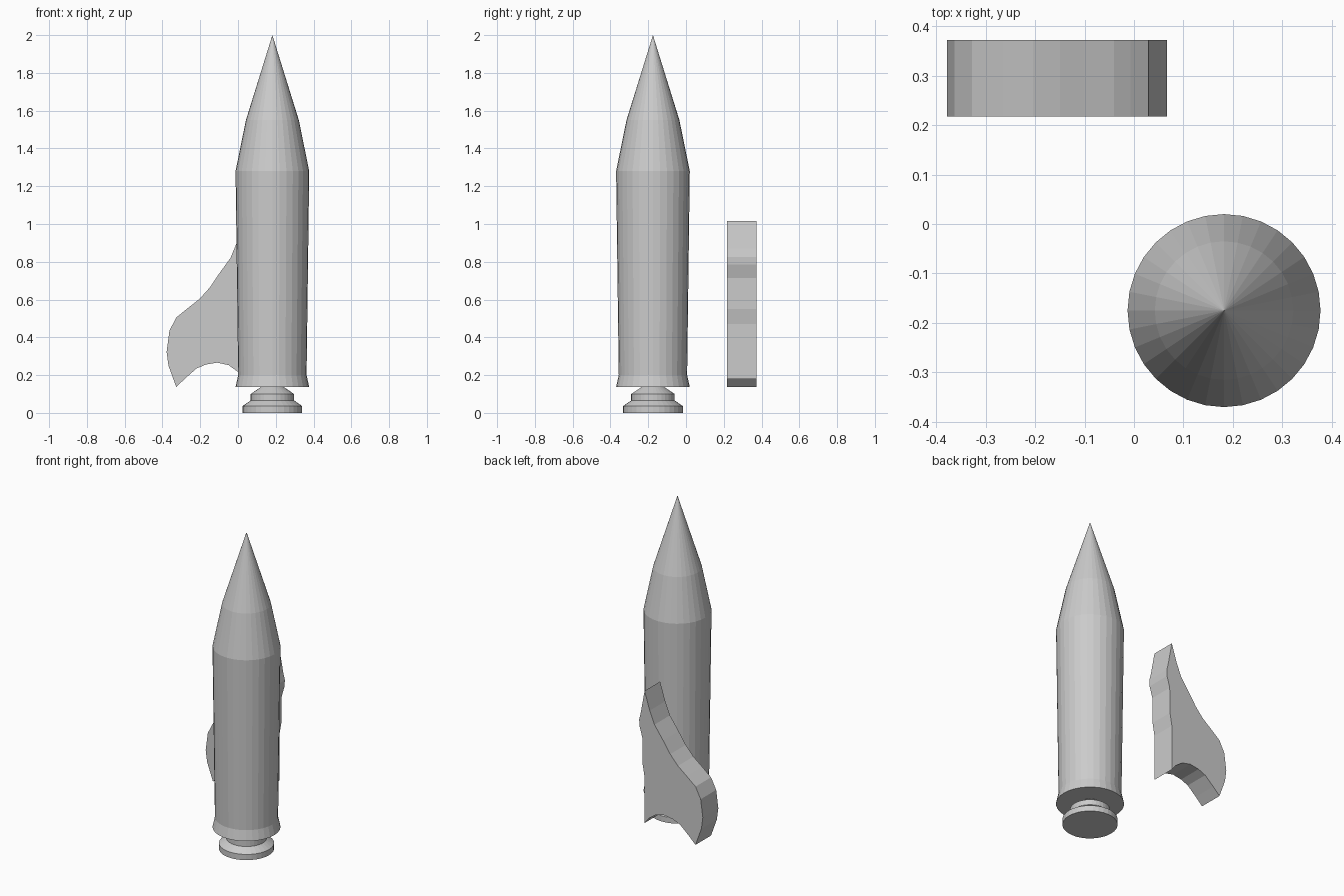
import bpy, bmesh, math

if "Cube" in bpy.data.objects:
    bpy.data.objects.remove(bpy.data.objects["Cube"])

CX, CY, SIDES = 0.182, -0.175, 32


def finish(name, bm):
    bmesh.ops.remove_doubles(bm, verts=bm.verts, dist=1e-5)
    bmesh.ops.recalc_face_normals(bm, faces=bm.faces)
    mesh = bpy.data.meshes.new(name)
    bm.to_mesh(mesh)
    bm.free()
    obj = bpy.data.objects.new(name, mesh)
    bpy.context.collection.objects.link(obj)
    return obj


def lathe(name, profile):
    """Spin an (r, z) profile around the rocket axis."""
    bm = bmesh.new()
    vs = [bm.verts.new((r, 0, z)) for r, z in profile]
    es = [bm.edges.new(p) for p in zip(vs, vs[1:])]
    bmesh.ops.spin(bm, geom=vs + es, cent=(0, 0, 0), axis=(0, 0, 1),
                   angle=math.tau, steps=SIDES, use_duplicate=False)
    obj = finish(name, bm)
    obj.location = (CX, CY, 0)
    return obj


def plate(name, outline, y0, y1):
    """Extrude an (x, z) outline along y."""
    bm = bmesh.new()
    face = bm.faces.new([bm.verts.new((x, y0, z)) for x, z in outline])
    ext = bmesh.ops.extrude_face_region(bm, geom=[face], use_keep_orig=True)
    moved = [g for g in ext["geom"] if isinstance(g, bmesh.types.BMVert)]
    bmesh.ops.translate(bm, verts=moved, vec=(0, y1 - y0, 0))
    return finish(name, bm)


# Hull with flared base and pointed nose
lathe("hull", [(0, 0.137), (0.195, 0.137), (0.181, 0.2), (0.195, 1.28),
               (0.14, 1.55), (0, 2.0)])

# Stepped engine nozzle
lathe("nozzle", [(0, 0), (0.158, 0), (0.158, 0.036), (0.115, 0.066),
                 (0.115, 0.1), (0.06, 0.137), (0, 0.137)])

# Separate swept fin, standing behind the hull
outer = [(0.029, 1.015), (-0.007, 0.9), (-0.04, 0.82), (-0.1, 0.737),
         (-0.15, 0.663), (-0.204, 0.603), (-0.265, 0.555), (-0.327, 0.505),
         (-0.363, 0.435), (-0.378, 0.323), (-0.368, 0.25), (-0.327, 0.137)]
lower = [(-0.28, 0.182), (-0.22, 0.235), (-0.17, 0.256), (-0.11, 0.266),
         (-0.05, 0.253), (0.0, 0.217), (0.029, 0.18)]
inner = [(0.029, 0.47), (0.043, 0.55), (0.045, 0.715), (0.065, 0.785),
         (0.067, 0.825), (0.056, 0.87)]
plate("fin", outer + lower + inner, 0.217, 0.372)
